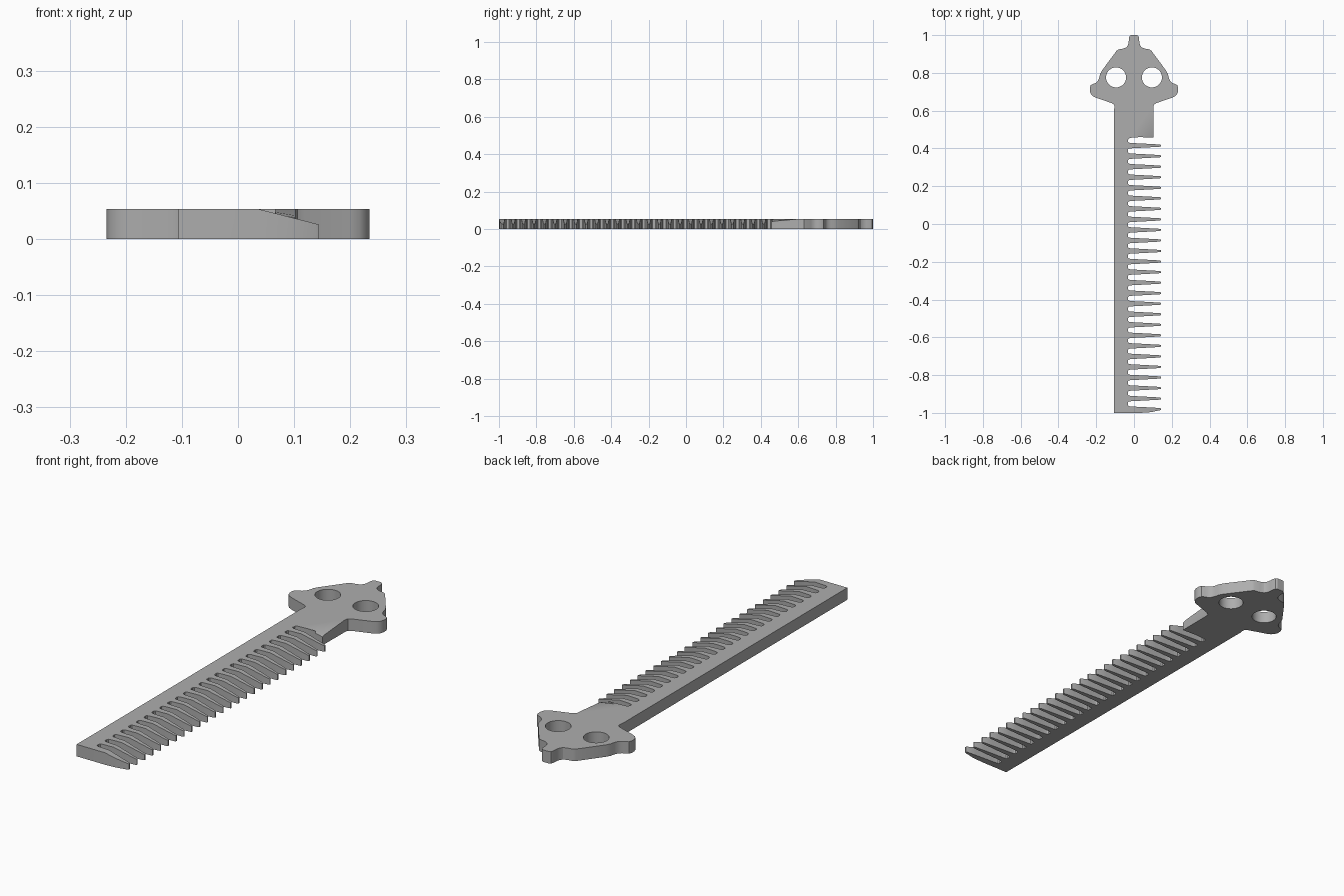
import bpy, bmesh, math
from mathutils import Vector

if "Cube" in bpy.data.objects:
    bpy.data.objects.remove(bpy.data.objects["Cube"])

THICK = 0.054
TEETH = 26
FIRST, PITCH = 0.415, 0.0558   # first tooth centre and tooth spacing
HEAD_END = 0.46                # where the teeth stop and the handle begins

grey = bpy.data.materials.new("steel_grey")
grey.use_nodes = True
grey.diffuse_color = (0.42, 0.42, 0.42, 1)
grey.node_tree.nodes["Principled BSDF"].inputs["Base Color"].default_value = (0.42, 0.42, 0.42, 1)


def mesh_object(name, bm):
    bmesh.ops.recalc_face_normals(bm, faces=bm.faces)
    mesh = bpy.data.meshes.new(name)
    bm.to_mesh(mesh)
    bm.free()
    obj = bpy.data.objects.new(name, mesh)
    bpy.context.collection.objects.link(obj)
    mesh.materials.append(grey)
    return obj


def prism(name, points, direction):
    """Extrude a closed outline along a direction."""
    bm = bmesh.new()
    face = bm.faces.new([bm.verts.new(p) for p in points])
    out = bmesh.ops.extrude_face_region(bm, geom=[face])
    moved = [g for g in out["geom"] if isinstance(g, bmesh.types.BMVert)]
    bmesh.ops.translate(bm, verts=moved, vec=Vector(direction))
    return mesh_object(name, bm)


def cut(target, cutter):
    cutter.hide_render = True
    mod = target.modifiers.new("cut", 'BOOLEAN')
    mod.operation, mod.solver, mod.object = 'DIFFERENCE', 'EXACT', cutter
    bpy.context.view_layer.objects.active = target
    bpy.ops.object.modifier_apply(modifier=mod.name)
    bpy.data.objects.remove(cutter)


# Half outline of the head, from neck to tip
head = [(0.103, 0.622), (0.106, 0.632), (0.118, 0.64), (0.2, 0.668), (0.217, 0.676),
        (0.228, 0.687), (0.234, 0.703), (0.234, 0.722), (0.229, 0.735), (0.218, 0.741),
        (0.203, 0.747), (0.191, 0.758), (0.184, 0.775), (0.18, 0.793), (0.17, 0.812),
        (0.093, 0.916), (0.083, 0.924), (0.055, 0.929), (0.04, 0.936), (0.031, 0.949),
        (0.028, 0.965), (0.027, 0.985), (0.023, 0.995), (0.015, 1.0)]

# Tooth profile: distance along the tooth, half width
tooth = [(-0.032, 0.021), (-0.028, 0.0165), (-0.02, 0.0145), (0.0, 0.0132),
         (0.035, 0.0115), (0.09, 0.0085), (0.138, 0.0058), (0.144, 0.003)]

# Whole flat outline: spine, teeth and head
outline = [(-0.106, -1.0), (0.035, -1.0), (0.09, -0.996)]
for i in reversed(range(TEETH)):
    y = FIRST - i * PITCH
    if i < TEETH - 1:
        outline += [(x, y - w) for x, w in tooth]
    else:
        outline += [(x, y - w) for x, w in tooth[-2:]]
    outline += [(x, y + w) for x, w in reversed(tooth)]
outline += [(-0.03, 0.451), (-0.02, 0.456), (0.03, HEAD_END), (0.102, HEAD_END - 0.003)]
outline += head + [(-x, y) for x, y in reversed(head)] + [(-0.106, 0.6)]
comb = prism("comb", [(x, y, 0) for x, y in outline], (0, 0, THICK))

# Sloped upper side of the teeth
slope = prism("tooth_slope_cutter",
              [(0.035, -1.1, THICK), (0.255, -1.1, THICK - 0.056),
               (0.255, -1.1, 0.1), (0.035, -1.1, 0.1)], (0, 1.1 + 0.454, 0))
cut(comb, slope)

# Facets that blend the slope into the handle
def pyramid(name, base, apex):
    bm = bmesh.new()
    pts = [bm.verts.new(p) for p in base]
    tip = bm.verts.new(apex)
    bm.faces.new(pts)
    for a, b in zip(pts, pts[1:] + pts[:1]):
        bm.faces.new((a, b, tip))
    return mesh_object(name, bm)


cut(comb, pyramid("handle_facet_cutter",
                  [(0.03, 0.47, THICK), (0.11, 0.47, 0.041), (0.11, 0.62, THICK)],
                  (0.11, 0.47, 0.1)))
cut(comb, pyramid("edge_facet_cutter",
                  [(0.11, 0.47, 0.041), (0.11, 0.445, 0.033), (0.11, 0.445, 0.1), (0.11, 0.47, 0.1)],
                  (0.03, 0.47, THICK)))

# Pair of round holes in the head
for side in (-1, 1):
    ring = [(side * 0.095 + 0.053 * math.cos(a), 0.776 + 0.053 * math.sin(a), -0.05)
            for a in (math.tau * k / 48 for k in range(48))]
    cut(comb, prism("hole_cutter", ring, (0, 0, 0.2)))

bpy.ops.object.select_all(action='DESELECT')
comb.select_set(True)
bpy.context.view_layer.objects.active = comb
bpy.ops.object.shade_smooth_by_angle(angle=math.radians(30))
